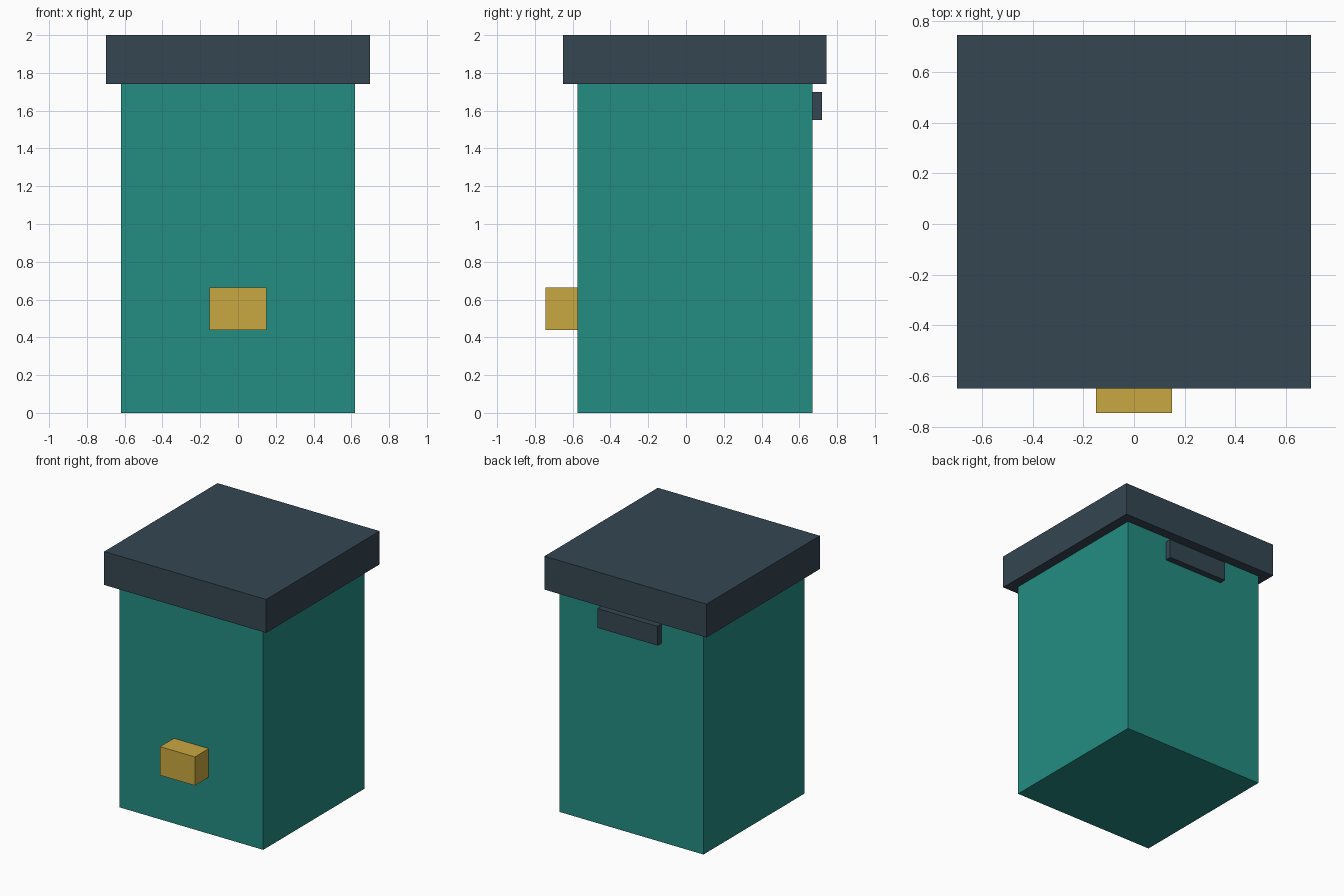
import bpy
from mathutils import Vector

default = bpy.data.objects.get("Cube")
if default:
    bpy.data.objects.remove(default, do_unlink=True)


def material(name, rgb):
    mat = bpy.data.materials.new(name)
    mat.use_nodes = True
    colour = (*rgb, 1)
    mat.diffuse_color = colour
    shader = next(n for n in mat.node_tree.nodes if n.type == "BSDF_PRINCIPLED")
    shader.inputs["Base Color"].default_value = colour
    return mat


def box(name, low, high, mat):
    low, high = Vector(low), Vector(high)
    bpy.ops.mesh.primitive_cube_add(size=1, location=(low + high) / 2)
    obj = bpy.context.object
    obj.name = name
    obj.scale = high - low
    bpy.ops.object.transform_apply(location=False, rotation=False, scale=True)
    obj.data.materials.append(mat)
    return obj


teal = material("teal", (0.017, 0.263, 0.223))
slate = material("slate", (0.035, 0.061, 0.084))
gold = material("gold", (0.584, 0.392, 0.052))

# Tall bin body and overhanging lid
box("body", (-0.62, -0.575, 0), (0.62, 0.67, 1.74), teal)
box("lid", (-0.698, -0.65, 1.74), (0.698, 0.745, 2), slate)

# Front pedal and rear hinge
box("pedal", (-0.15, -0.745, 0.44), (0.15, -0.575, 0.663), gold)
box("hinge", (-0.26, 0.67, 1.55), (0.26, 0.72, 1.70), slate)
